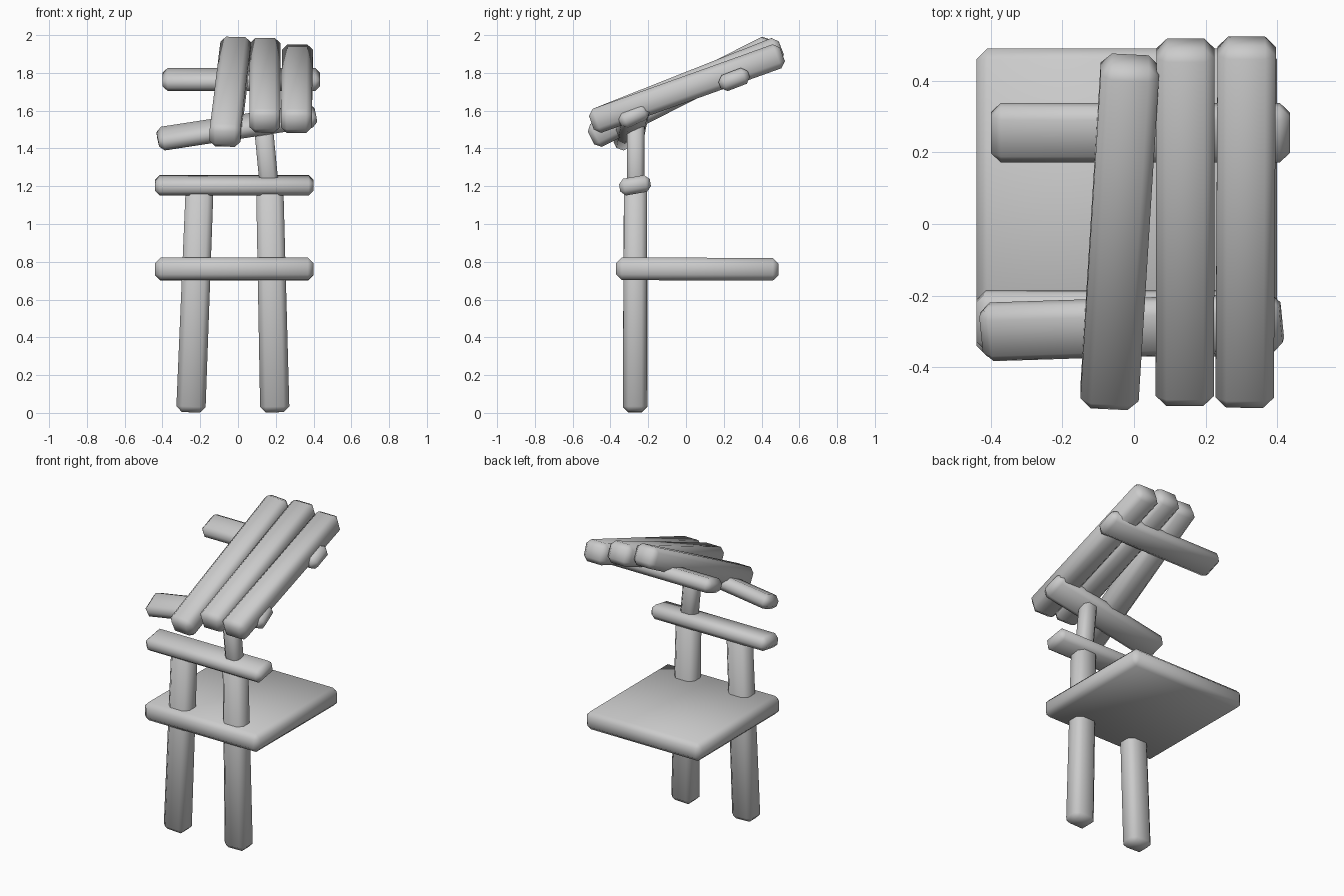
import bpy, bmesh
from math import radians, cos, sin
from mathutils import Vector, Matrix

if "Cube" in bpy.data.objects:
    bpy.data.objects.remove(bpy.data.objects["Cube"])


def bar(name, a, b, width, thick, side=(1, 0, 0), taper=1.0, bevel=0.03):
    """Chamfered timber running from a to b; 'side' is its width direction."""
    a, b = Vector(a), Vector(b)
    d = (b - a).normalized()
    up = Vector(side).cross(d).normalized()
    s = d.cross(up)
    bm = bmesh.new()
    bmesh.ops.create_cube(bm, size=1)
    for v in bm.verts:
        k = taper if v.co.y > 0 else 1.0
        v.co = Vector((v.co.x * width * k, v.co.y * (b - a).length, v.co.z * thick * k))
    bmesh.ops.bevel(bm, geom=bm.edges[:], offset=bevel, segments=1,
                    profile=0.5, affect='EDGES')
    rot = Matrix((s, d, up)).transposed().to_4x4()
    bm.transform(Matrix.Translation((a + b) / 2) @ rot)
    bmesh.ops.recalc_face_normals(bm, faces=bm.faces[:])
    me = bpy.data.meshes.new(name)
    bm.to_mesh(me)
    bm.free()
    ob = bpy.data.objects.new(name, me)
    bpy.context.collection.objects.link(ob)
    bpy.context.view_layer.objects.active = ob
    ob.select_set(True)
    bpy.ops.object.shade_smooth_by_angle(angle=radians(60))
    ob.select_set(False)
    return ob


def tilt(deg):
    return (0, cos(radians(deg)), sin(radians(deg)))


# Posts
bar("left_post", (-0.25, -0.27, 0.003), (-0.203, -0.267, 1.2), 0.155, 0.13, taper=0.95)
bar("right_post", (0.195, -0.27, 0.003), (0.168, -0.267, 1.2), 0.155, 0.13, taper=0.93)
bar("right_post_top", (0.17, -0.267, 1.15), (0.132, -0.267, 1.545), 0.10, 0.092, bevel=0.022)

# Counter board
bar("counter", (-0.02, -0.37, 0.763), (-0.02, 0.49, 0.76), 0.84, 0.12)

# Cross rails
bar("front_rail", (-0.44, -0.27, 1.205), (0.40, -0.27, 1.205), 0.165, 0.09, tilt(10), bevel=0.026)
bar("lower_roof_rail", (-0.425, -0.302, 1.448), (0.412, -0.275, 1.577), 0.165, 0.09, tilt(25), bevel=0.028)
bar("upper_roof_rail", (-0.40, 0.255, 1.765), (0.435, 0.255, 1.765), 0.165, 0.09, tilt(21), bevel=0.028)

# Roof planks: centre, slope in degrees, half sideways drift
planks = [((-0.04, -0.022, 1.70), 27, 0.03),
          ((0.143, 0.005, 1.735), 21.6, 0.001),
          ((0.312, 0.005, 1.717), 19.7, 0.003)]
for i, (c, slope, drift) in enumerate(planks):
    half = Vector((drift, cos(radians(slope)) * 0.537, sin(radians(slope)) * 0.537))
    bar(f"roof_plank_{i + 1}", Vector(c) - half, Vector(c) + half, 0.163, 0.135)
